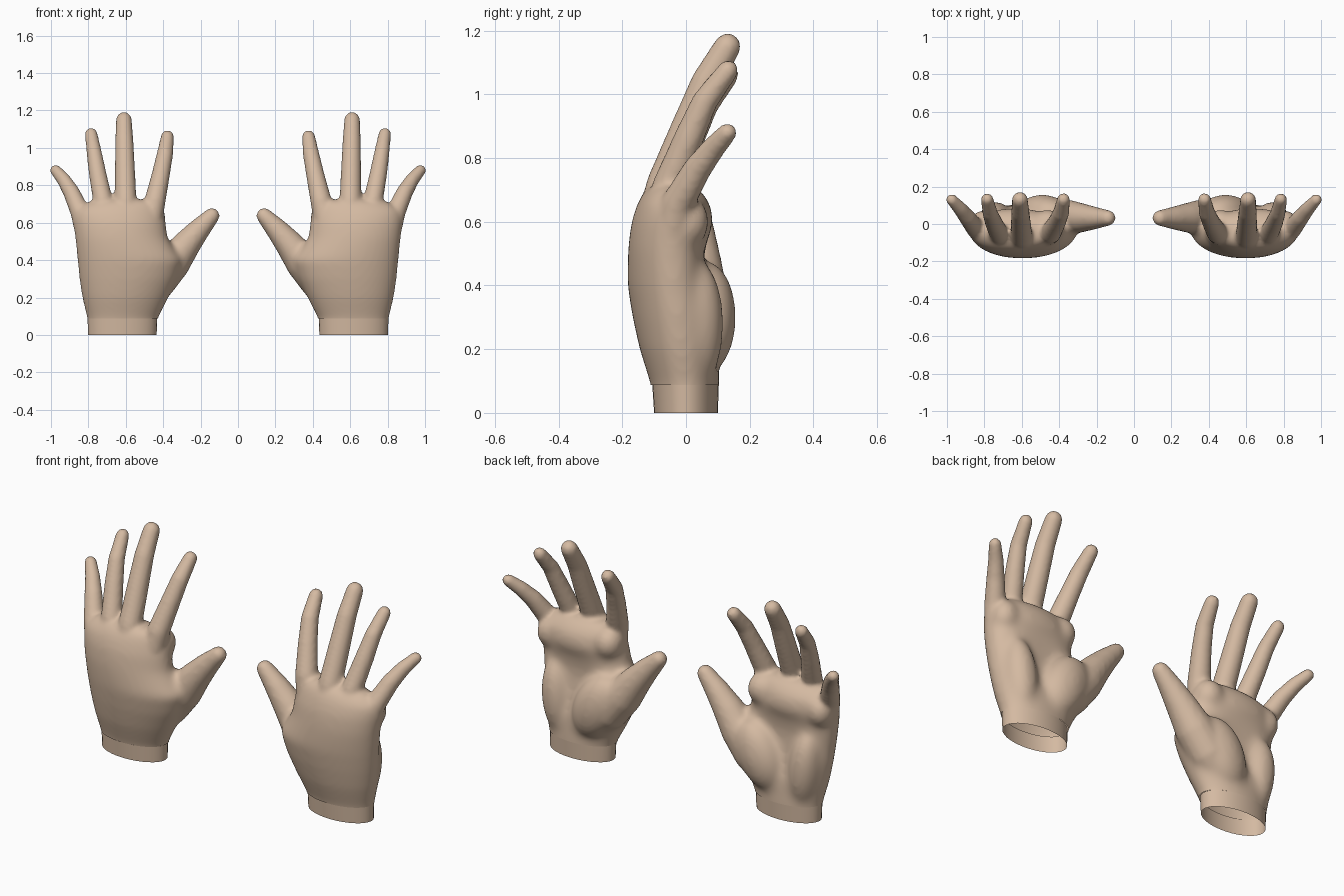
import bpy, bmesh
from math import cos, sin, pi
from mathutils import Vector, Matrix

cube = bpy.data.objects.get("Cube")
if cube:
    bpy.data.objects.remove(cube)

SKIN = (0.66, 0.49, 0.36, 1)
skin = bpy.data.materials.new("skin")
skin.use_nodes = True
skin.diffuse_color = SKIN
skin.node_tree.nodes["Principled BSDF"].inputs["Base Color"].default_value = SKIN
SIDES = 32


def loft(bm, rings, caps=True):
    rows = [[bm.verts.new(p) for p in ring] for ring in rings]
    n = len(rows[0])
    for a, b in zip(rows, rows[1:]):
        for i in range(n):
            j = (i + 1) % n
            bm.faces.new((a[i], a[j], b[j], b[i]))
    if caps:
        bm.faces.new(rows[0][::-1])
        bm.faces.new(rows[-1])


def section(z, x0, x1, y0, y1, hollow=0):
    """Oval slice of the palm, dished on its inner side."""
    ring = []
    for i in range(SIDES):
        c, s = cos(2 * pi * i / SIDES), sin(2 * pi * i / SIDES)
        x = (x0 + x1) / 2 + (x1 - x0) / 2 * c
        y = (y0 + y1) / 2 + (y1 - y0) / 2 * s
        ring.append((x, y - hollow * max(s, 0) ** 4, z))
    return ring


def digit(bm, path):
    """Round tapering tube through (x, y, z, radius) points with a domed tip."""
    pts = [(Vector(p[:3]), p[3]) for p in path]
    tip, r = pts[-1]
    out = (tip - pts[-2][0]).normalized()
    pts += [(tip + out * r * f, r * (1 - f * f) ** 0.5) for f in (0.4, 0.75, 0.97)]
    rings = []
    for k, (p, r) in enumerate(pts):
        d = (pts[min(k + 1, len(pts) - 1)][0] - pts[max(k - 1, 0)][0]).normalized()
        u = Vector((0, 1, 0)).cross(d).normalized()
        v = d.cross(u)
        rings.append([p + r * (u * cos(2 * pi * i / 16) + v * sin(2 * pi * i / 16))
                      for i in range(16)])
    loft(bm, rings)


def pad(bm, center, radii, lean):
    """Fleshy ellipsoid mound."""
    place = Matrix.Translation(center) @ Matrix.Rotation(lean, 4, "Y") \
        @ Matrix.Diagonal((*radii, 1))
    bmesh.ops.create_icosphere(bm, subdivisions=3, radius=1, matrix=place)


WRIST = [(0, 0.435, 0.802, -0.10, 0.10), (0.09, 0.432, 0.804, -0.106, 0.103)]
PALM = [(-0.08, 0.43, 0.806, -0.104, 0.104), (0.08, 0.43, 0.806, -0.108, 0.106),
        (0.2, 0.37, 0.835, -0.146, 0.118, 0.02),
        (0.3, 0.325, 0.85, -0.168, 0.115, 0.045),
        (0.4, 0.30, 0.86, -0.184, 0.105, 0.05),
        (0.46, 0.34, 0.866, -0.184, 0.098, 0.045),
        (0.52, 0.375, 0.872, -0.182, 0.09, 0.03),
        (0.6, 0.385, 0.882, -0.172, 0.088),
        (0.66, 0.395, 0.88, -0.152, 0.075),
        (0.70, 0.41, 0.83, -0.13, 0.045),
        (0.725, 0.45, 0.77, -0.10, 0.01)]
# Mounds: thumb root, outer heel, and one under each finger
PADS = [((0.49, 0.065, 0.30), (0.12, 0.093, 0.19), -0.45),
        ((0.74, 0.03, 0.28), (0.085, 0.09, 0.21), 0.1),
        ((0.46, 0.0, 0.63), (0.075, 0.08, 0.085), 0),
        ((0.81, 0.0, 0.60), (0.07, 0.075, 0.085), 0)]
THUMB = [(0.53, 0.03, 0.17, 0.075), (0.435, 0.035, 0.285, 0.102), (0.345, 0.035, 0.39, 0.094),
         (0.275, 0.033, 0.485, 0.077), (0.207, 0.032, 0.565, 0.06),
         (0.14, 0.032, 0.637, 0.043)]
FINGERS = [
    # index
    [(0.47, -0.06, 0.60, 0.065), (0.443, -0.045, 0.72, 0.057), (0.412, 0.01, 0.86, 0.049),
     (0.39, 0.06, 0.97, 0.044), (0.377, 0.13, 1.06, 0.036)],
    # middle
    [(0.60, -0.09, 0.60, 0.065), (0.601, -0.065, 0.72, 0.059), (0.605, 0.008, 0.90, 0.054),
     (0.608, 0.065, 1.04, 0.049), (0.61, 0.13, 1.15, 0.043)],
    # ring
    [(0.71, -0.08, 0.60, 0.06), (0.723, -0.05, 0.72, 0.053), (0.752, 0.012, 0.87, 0.047),
     (0.77, 0.06, 0.98, 0.041), (0.785, 0.132, 1.075, 0.034)],
    # little
    [(0.81, -0.05, 0.54, 0.06), (0.845, -0.025, 0.66, 0.053), (0.892, 0.035, 0.765, 0.045),
     (0.932, 0.085, 0.83, 0.038), (0.975, 0.13, 0.88, 0.031)],
]


def make_object(name, mesh):
    obj = bpy.data.objects.new(name, mesh)
    bpy.context.collection.objects.link(obj)
    return obj


def fuse(bm, rounds):
    """Blend overlapping solids into one softened skin."""
    bmesh.ops.recalc_face_normals(bm, faces=bm.faces)
    rough = bpy.data.meshes.new("rough_hand")
    bm.to_mesh(rough)
    bm.free()
    helper = make_object("rough_hand", rough)
    remesh = helper.modifiers.new("blend", "REMESH")
    remesh.mode = "VOXEL"
    remesh.voxel_size = 0.011
    soften = helper.modifiers.new("soften", "SMOOTH")
    soften.factor = 0.5
    soften.iterations = rounds
    graph = bpy.context.evaluated_depsgraph_get()
    mesh = bpy.data.meshes.new_from_object(helper.evaluated_get(graph))
    bpy.data.objects.remove(helper)
    return mesh


# Palm with its mounds, strongly softened
bm = bmesh.new()
loft(bm, [section(*s) for s in PALM])
for mound in PADS:
    pad(bm, *mound)
digit(bm, THUMB)
palm = fuse(bm, 30)

# Fingers and thumb, joined to the palm
bm = bmesh.new()
bm.from_mesh(palm)
for path in FINGERS + [THUMB]:
    digit(bm, path)
hand = fuse(bm, 7)

# Open the hand where it meets the wrist
bm = bmesh.new()
bm.from_mesh(hand)
bmesh.ops.bisect_plane(bm, geom=bm.verts[:] + bm.edges[:] + bm.faces[:],
                       plane_co=(0, 0, 0.088), plane_no=(0, 0, 1), clear_inner=True)
bm.to_mesh(hand)
bm.free()

# Open wrist band
bm = bmesh.new()
loft(bm, [section(*s) for s in WRIST], caps=False)
wrist = bpy.data.meshes.new("wrist")
bm.to_mesh(wrist)
bm.free()

# Left parts and their mirrored right copies
for name, mesh in (("hand", hand), ("wrist", wrist)):
    mesh.materials.clear()
    mesh.materials.append(skin)
    mesh.shade_smooth()
    other = mesh.copy()
    other.transform(Matrix.Diagonal((-1, 1, 1, 1)))
    other.flip_normals()
    make_object("left_" + name, mesh)
    make_object("right_" + name, other)
